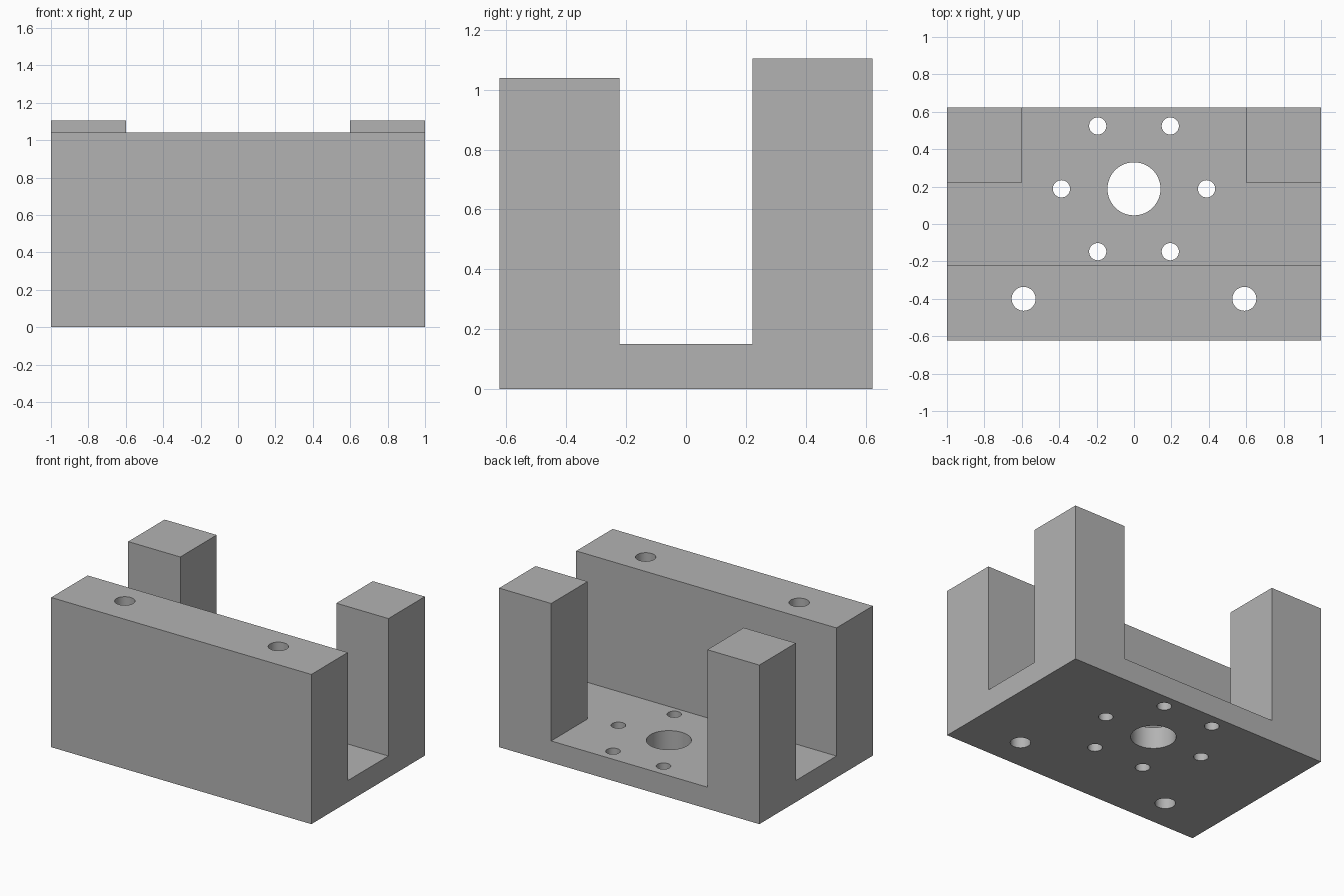
import bpy, bmesh, math
from mathutils import Matrix, Vector

cube = bpy.data.objects.get("Cube")
if cube:
    bpy.data.objects.remove(cube, do_unlink=True)

HALF_Y = 0.623      # half depth of the block
FLOOR = 0.15        # base plate thickness
WALL_TOP, POST_TOP = 1.04, 1.105
CHANNEL = 0.223     # half width of the channel

grey = bpy.data.materials.new("machined grey")
grey.use_nodes = True
colour = (0.45, 0.45, 0.45, 1)
grey.diffuse_color = colour
grey.node_tree.nodes["Principled BSDF"].inputs["Base Color"].default_value = colour


def make_object(name, bm):
    bmesh.ops.recalc_face_normals(bm, faces=bm.faces[:])
    mesh = bpy.data.meshes.new(name)
    bm.to_mesh(mesh)
    bm.free()
    mesh.materials.append(grey)
    obj = bpy.data.objects.new(name, mesh)
    bpy.context.collection.objects.link(obj)
    return obj


def cut(target, cutter):
    cutter.hide_render = True
    mod = target.modifiers.new("cut", "BOOLEAN")
    mod.operation = "DIFFERENCE"
    mod.solver = "EXACT"
    mod.object = cutter
    bpy.context.view_layer.objects.active = target
    bpy.ops.object.modifier_apply(modifier=mod.name)
    bpy.data.objects.remove(cutter, do_unlink=True)


# U-shaped side profile, swept across the full width
profile = [(-HALF_Y, 0), (HALF_Y, 0), (HALF_Y, POST_TOP), (CHANNEL, POST_TOP),
           (CHANNEL, FLOOR), (-CHANNEL, FLOOR), (-CHANNEL, WALL_TOP), (-HALF_Y, WALL_TOP)]
bm = bmesh.new()
side = bm.faces.new([bm.verts.new((-1, y, z)) for y, z in profile])
swept = bmesh.ops.extrude_face_region(bm, geom=[side])
bmesh.ops.translate(bm, vec=(2, 0, 0),
                    verts=[v for v in swept["geom"] if isinstance(v, bmesh.types.BMVert)])
bracket = make_object("bracket_body", bm)

# Gap that splits the rear wall into two posts, flush with the floor
bm = bmesh.new()
bmesh.ops.create_cube(bm, size=1, matrix=Matrix.Translation((0, 0.5, FLOOR + 1))
                      @ Matrix.Diagonal((1.2, 1, 2, 1)))
cut(bracket, make_object("post_gap_cutter", bm))

# Vertical through holes: bore, bolt circle and the two long wall holes
BORE_Y = 0.188
holes = [(0, BORE_Y, 0.142)]
for s in (-1, 1):
    holes += [(s * 0.388, BORE_Y, 0.046), (s * 0.194, BORE_Y + 0.336, 0.046),
              (s * 0.194, BORE_Y - 0.336, 0.046), (s * 0.59, -0.4, 0.064)]
bm = bmesh.new()
for x, y, r in holes:
    bmesh.ops.create_cone(bm, cap_ends=True, segments=48, radius1=r, radius2=r, depth=4,
                          matrix=Matrix.Translation((x, y, 0.5)))
cut(bracket, make_object("hole_cutter", bm))

# Smooth hole walls, crisp edges
bpy.ops.object.select_all(action="DESELECT")
bracket.select_set(True)
bpy.context.view_layer.objects.active = bracket
bpy.ops.object.shade_smooth_by_angle(angle=math.radians(30))
